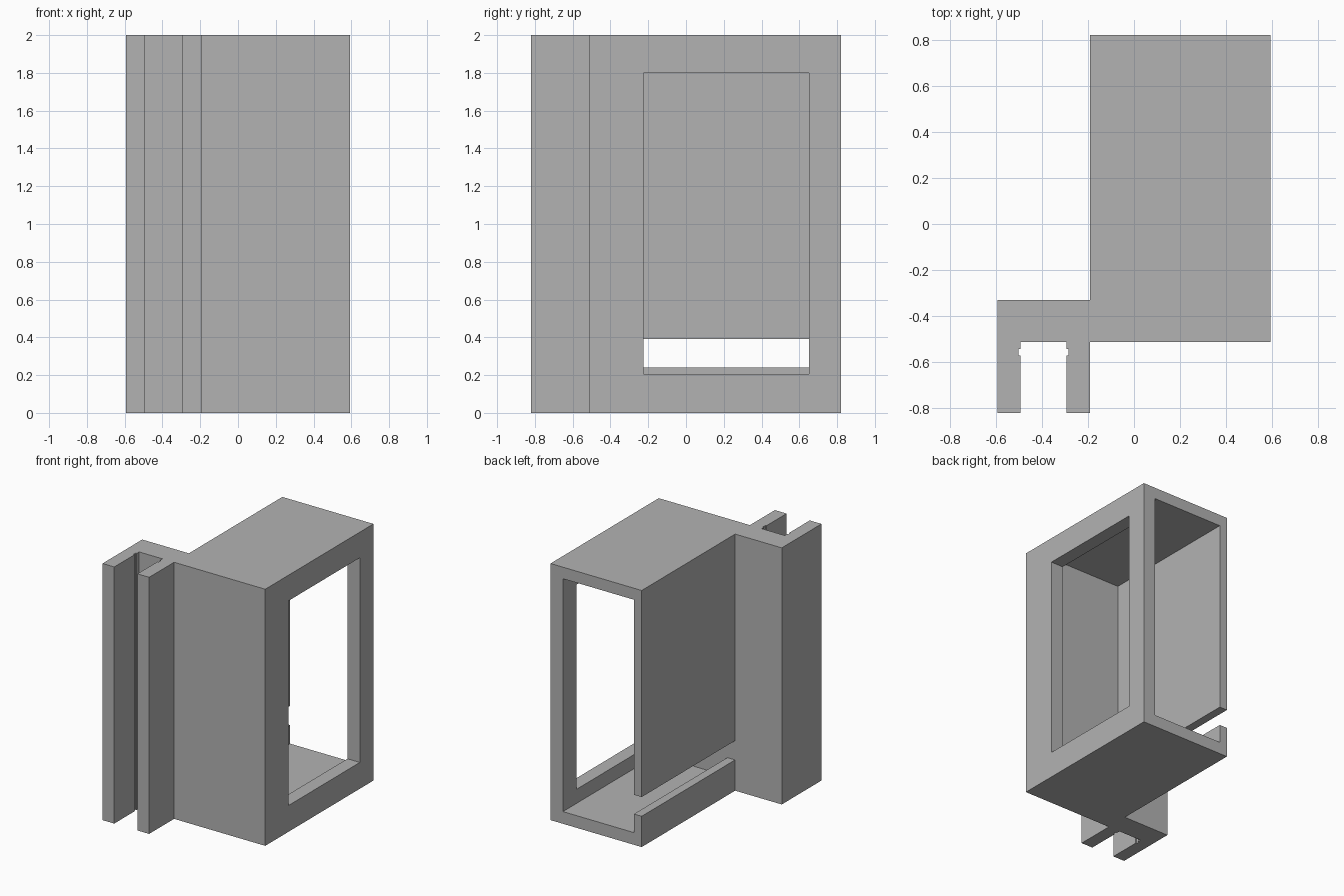
import bpy
import bmesh
from mathutils import Vector

default = bpy.data.objects.get("Cube")
if default:
    bpy.data.objects.remove(default, do_unlink=True)

HEIGHT = 2.0

grey = bpy.data.materials.new("plain grey")
grey.use_nodes = True
colour = (0.45, 0.45, 0.45, 1)
grey.diffuse_color = colour
grey.node_tree.nodes["Principled BSDF"].inputs["Base Color"].default_value = colour


def prism(name, outline, z0, z1):
    """Extrude a plan outline upward into a solid."""
    bm = bmesh.new()
    face = bm.faces.new([bm.verts.new((x, y, z0)) for x, y in outline])
    top = bmesh.ops.extrude_face_region(bm, geom=[face])["geom"]
    moved = [v for v in top if isinstance(v, bmesh.types.BMVert)]
    bmesh.ops.translate(bm, verts=moved, vec=Vector((0, 0, z1 - z0)))
    bmesh.ops.recalc_face_normals(bm, faces=bm.faces)
    mesh = bpy.data.meshes.new(name)
    bm.to_mesh(mesh)
    bm.free()
    mesh.materials.append(grey)
    obj = bpy.data.objects.new(name, mesh)
    bpy.context.collection.objects.link(obj)
    return obj


def cut(target, name, x, y, z):
    """Subtract a box given by its ranges."""
    cutter = prism(name, [(x[0], y[0]), (x[1], y[0]), (x[1], y[1]), (x[0], y[1])], *z)
    cutter.hide_render = True
    mod = target.modifiers.new(name, "BOOLEAN")
    mod.operation = "DIFFERENCE"
    mod.solver = "EXACT"
    mod.object = cutter
    bpy.context.view_layer.objects.active = target
    bpy.ops.object.modifier_apply(modifier=mod.name)
    bpy.data.objects.remove(cutter, do_unlink=True)


# Housing footprint with the grooved rail clamp on its front corner
left, right, front, back = -0.192, 0.594, -0.513, 0.82
rail_mid, rail_half, groove = -0.393, 0.201, 0.1
tip, rail_back = -0.82, -0.331

# One side of the groove, from the arm tip to the groove floor
groove_side = [(groove, tip), (groove, -0.571), (groove + 0.009, -0.571),
               (groove + 0.009, -0.543), (groove, -0.543), (groove, front)]
outline = [(left, front), (right, front), (right, back), (left, back),
           (left, rail_back), (rail_mid - rail_half, rail_back),
           (rail_mid - rail_half, tip)]
outline += [(rail_mid - dx, y) for dx, y in groove_side]
outline += [(rail_mid + dx, y) for dx, y in reversed(groove_side)]
outline += [(left, tip)]
housing = prism("housing_with_rail_clamp", outline, 0, HEIGHT)

# Hollow interior, open at the back
cut(housing, "interior", (-0.125, 0.487), (rail_back, 1), (0.095, 1.91))
# Large window in the side wall
cut(housing, "side_window", (0.3, 0.8), (-0.225, 0.652), (0.205, 1.8))
# Low slot through the opposite wall, open at the back
cut(housing, "wall_slot", (-0.3, 0), (rail_back + 0.001, 1), (0.24, 0.39))
